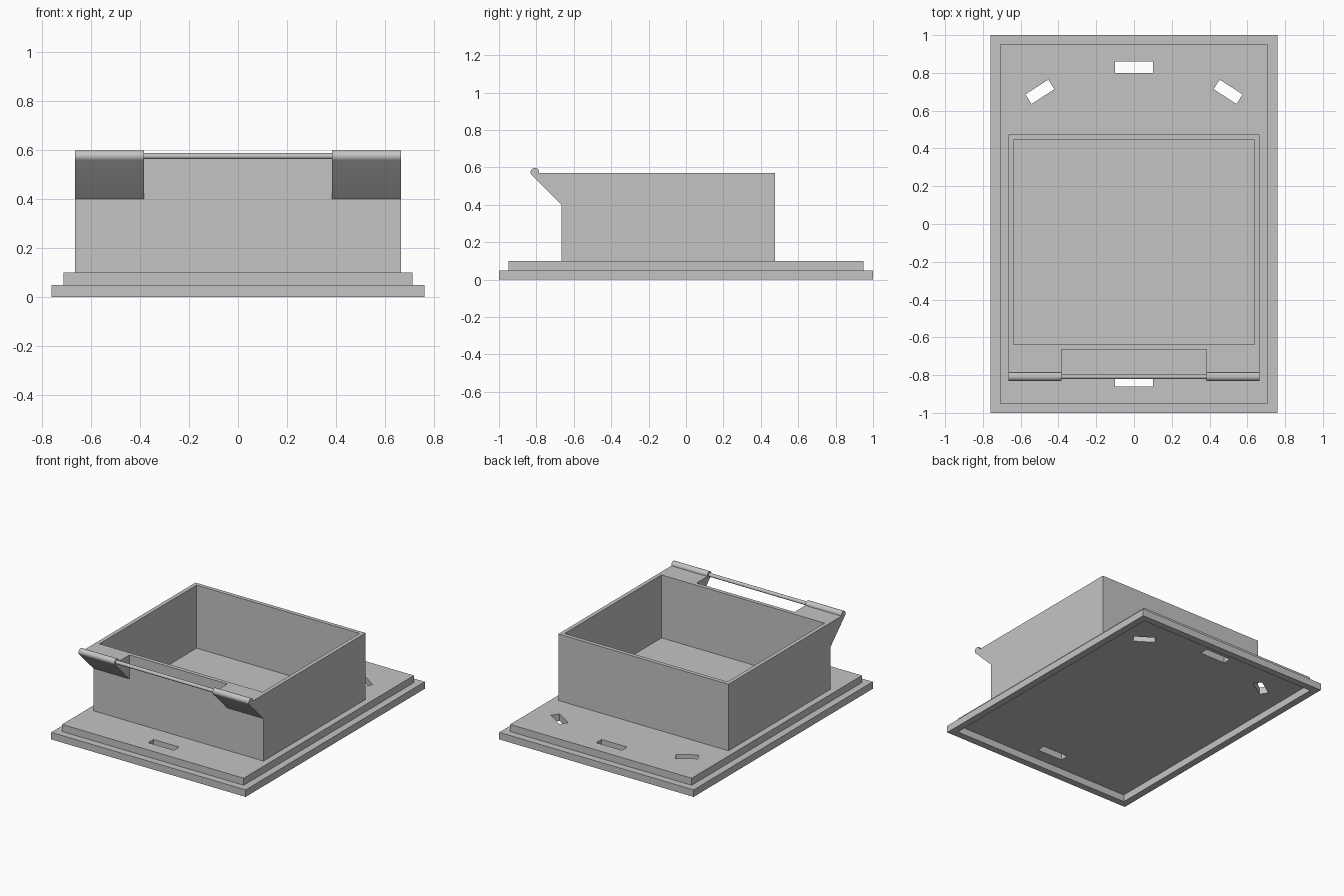
import bpy
import bmesh
from math import radians, cos, sin, pi
from mathutils import Matrix

if "Cube" in bpy.data.objects:
    bpy.data.objects.remove(bpy.data.objects["Cube"], do_unlink=True)

COLOUR = (0.55, 0.55, 0.55, 1)
grey = bpy.data.materials.new("plain grey")
grey.use_nodes = True
grey.diffuse_color = COLOUR
grey.node_tree.nodes["Principled BSDF"].inputs["Base Color"].default_value = COLOUR


def finish(name, bm):
    """Turn a bmesh into a grey object."""
    bmesh.ops.recalc_face_normals(bm, faces=bm.faces)
    mesh = bpy.data.meshes.new(name)
    bm.to_mesh(mesh)
    bm.free()
    mesh.materials.append(grey)
    obj = bpy.data.objects.new(name, mesh)
    bpy.context.collection.objects.link(obj)
    return obj


def box(name, x, y, z, turn=0):
    """Box from (low, high) ranges, turned about its own upright axis."""
    bm = bmesh.new()
    size = [b - a for a, b in (x, y, z)]
    middle = [(a + b) / 2 for a, b in (x, y, z)]
    matrix = (Matrix.Translation(middle) @ Matrix.Rotation(radians(turn), 4, "Z")
              @ Matrix.Diagonal((*size, 1)))
    bmesh.ops.create_cube(bm, size=1, matrix=matrix)
    return finish(name, bm)


def prism(name, profile, x0, x1):
    """Extrude a (y, z) profile along x."""
    bm = bmesh.new()
    face = bm.faces.new([bm.verts.new((x0, y, z)) for y, z in profile])
    moved = bmesh.ops.extrude_face_region(bm, geom=[face])["geom"]
    verts = [v for v in moved if isinstance(v, bmesh.types.BMVert)]
    bmesh.ops.translate(bm, verts=verts, vec=(x1 - x0, 0, 0))
    return finish(name, bm)


def arc(radius, start, end, steps):
    """Points round the handle axis, angles in degrees."""
    angles = [radians(start + (end - start) * i / steps) for i in range(steps + 1)]
    return [(AXIS_Y + radius * cos(a), AXIS_Z + radius * sin(a)) for a in angles]


def cut(obj, cutter):
    """Subtract the cutter and discard it."""
    cutter.hide_render = True
    mod = obj.modifiers.new("cut", "BOOLEAN")
    mod.operation = "DIFFERENCE"
    mod.solver = "EXACT"
    mod.object = cutter
    bpy.context.view_layer.objects.active = obj
    bpy.ops.object.modifier_apply(modifier=mod.name)
    bpy.data.objects.remove(cutter, do_unlink=True)


def smooth(obj):
    bpy.ops.object.select_all(action="DESELECT")
    obj.select_set(True)
    bpy.context.view_layer.objects.active = obj
    bpy.ops.object.shade_smooth_by_angle(angle=radians(30))


WIDE, LONG, STEP = 0.76, 1.0, 0.05
TOP = 0.57
AXIS_Y, AXIS_Z = -0.808, 0.574

# Base rim, open underneath
rim = box("base_rim", (-WIDE, WIDE), (-LONG, LONG), (0, STEP))
inner_x, inner_y = WIDE - STEP, LONG - STEP
cut(rim, box("rim_cutter", (-inner_x, inner_x), (-inner_y, inner_y), (-STEP, 2 * STEP)))

# Base plate with four mounting slots
plate = box("base_plate", (-inner_x, inner_x), (-inner_y, inner_y), (STEP, 2 * STEP))
slots = [(0, -0.83, 0.2, 0), (0, 0.83, 0.2, 0),
         (-0.498, 0.7, 0.144, 33), (0.498, 0.7, 0.144, -33)]
for x, y, length, turn in slots:
    cut(plate, box("slot_cutter", (x - length / 2, x + length / 2),
                   (y - 0.03, y + 0.03), (0, 0.2), turn))

# Open-topped bin
SIDE, FRONT, BACK, WALL = 0.665, -0.665, 0.475, 0.028
tray = box("bin", (-SIDE, SIDE), (FRONT, BACK), (2 * STEP, TOP))
cut(tray, box("bin_cutter", (WALL - SIDE, SIDE - WALL),
              (FRONT + WALL, BACK - WALL), (0.125, 1)))

# Sloped brackets with rounded lips at the front corners
bracket_profile = [(FRONT, TOP), *arc(0.023, -10, 225, 16), (FRONT, 0.4)]
for side, name in ((1, "left_bracket"), (-1, "right_bracket")):
    smooth(prism(name, bracket_profile, side * 0.383, side * SIDE))

# Thin handle rod between the brackets
smooth(prism("handle_rod", arc(0.0125, 0, 345, 23), -0.383, 0.383))
